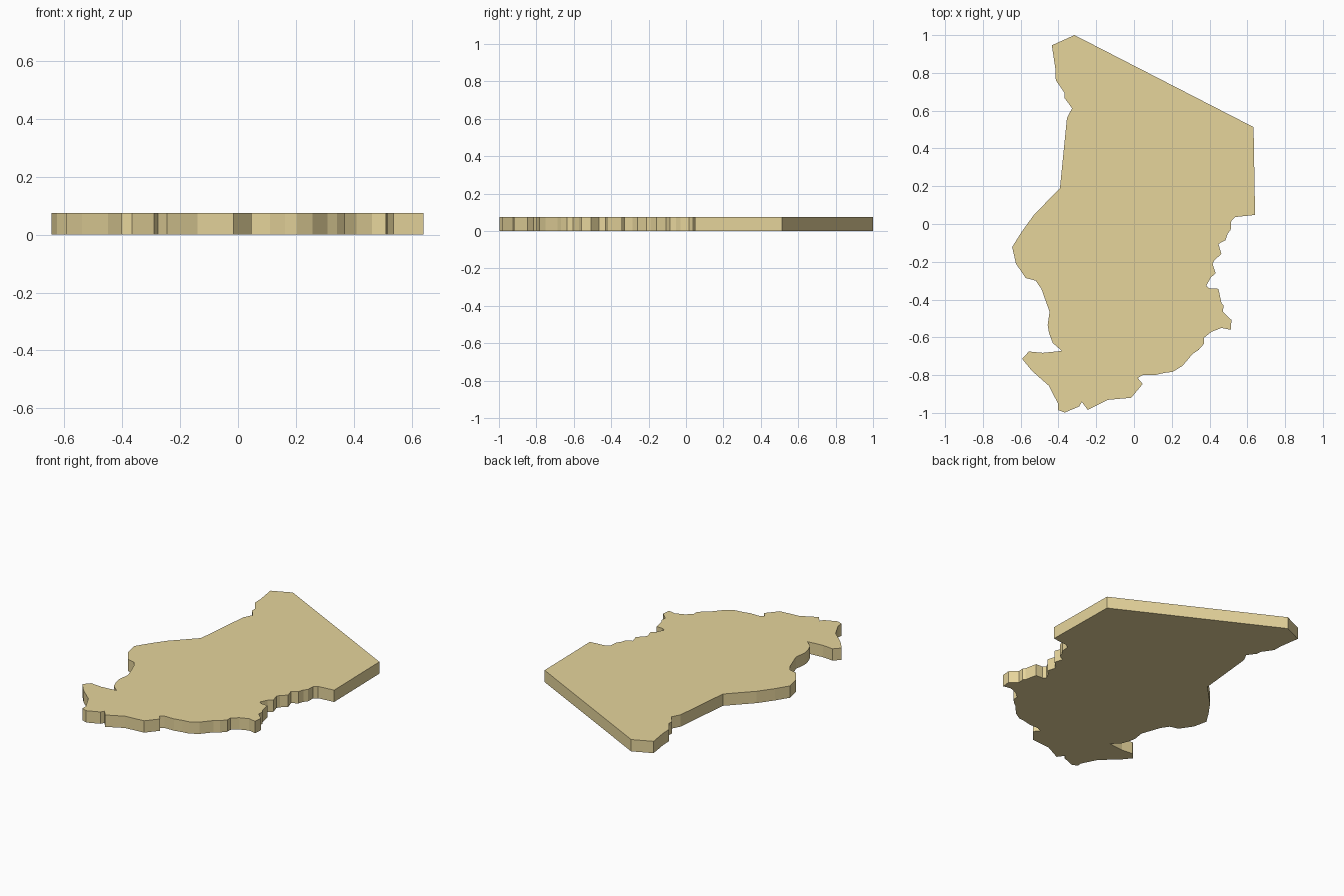
import bpy
import bmesh

THICKNESS = 0.075

# Outline seen from above, clockwise from the north-west corner
north_east = [(-.435, .946), (-.315, 1.0), (.633, .513), (.641, .048)]
east = [(.537, .037), (.515, .016), (.512, -.03), (.495, -.053), (.485, -.085),
        (.447, -.106), (.463, -.159), (.427, -.19), (.416, -.21), (.432, -.26),
        (.405, -.285), (.383, -.328), (.40, -.341), (.447, -.343), (.463, -.418),
        (.474, -.43), (.471, -.465), (.516, -.508), (.512, -.56)]
south_east = [(.463, -.55), (.41, -.571), (.37, -.603), (.37, -.635), (.342, -.667),
              (.31, -.688), (.257, -.751), (.204, -.783), (.162, -.788), (.11, -.80),
              (.046, -.80), (.02, -.815), (.046, -.847), (-.015, -.92)]
south = [(-.14, -.931), (-.245, -.984), (-.276, -.942), (-.29, -.966), (-.366, -.998),
         (-.403, -.985), (-.402, -.952), (-.45, -.857), (-.54, -.778), (-.592, -.714)]
west = [(-.557, -.675), (-.483, -.682), (-.382, -.672), (-.43, -.63), (-.45, -.577),
        (-.457, -.534), (-.447, -.465), (-.49, -.344), (-.52, -.30), (-.573, -.286),
        (-.625, -.21), (-.645, -.122), (-.595, -.042), (-.53, .048), (-.392, .19)]
north_west = [(-.355, .56), (-.328, .613), (-.367, .666), (-.367, .693),
              (-.414, .761), (-.416, .82)]
outline = north_east + east + south_east + south + west + north_west

# Flat plate: one profile face extruded upwards
bm = bmesh.new()
base = bm.faces.new([bm.verts.new((x, y, 0)) for x, y in outline])
raised = bmesh.ops.extrude_face_region(bm, geom=[base], use_keep_orig=True)["geom"]
top_verts = [g for g in raised if isinstance(g, bmesh.types.BMVert)]
bmesh.ops.translate(bm, verts=top_verts, vec=(0, 0, THICKNESS))
bmesh.ops.recalc_face_normals(bm, faces=bm.faces)

mesh = bpy.data.meshes.new("map_plate")
bm.to_mesh(mesh)
bm.free()
plate = bpy.data.objects.new("map_plate", mesh)
bpy.context.collection.objects.link(plate)

# Sand colour
sand = bpy.data.materials.new("sand")
sand.diffuse_color = (0.79, 0.66, 0.33, 1)
mesh.materials.append(sand)
